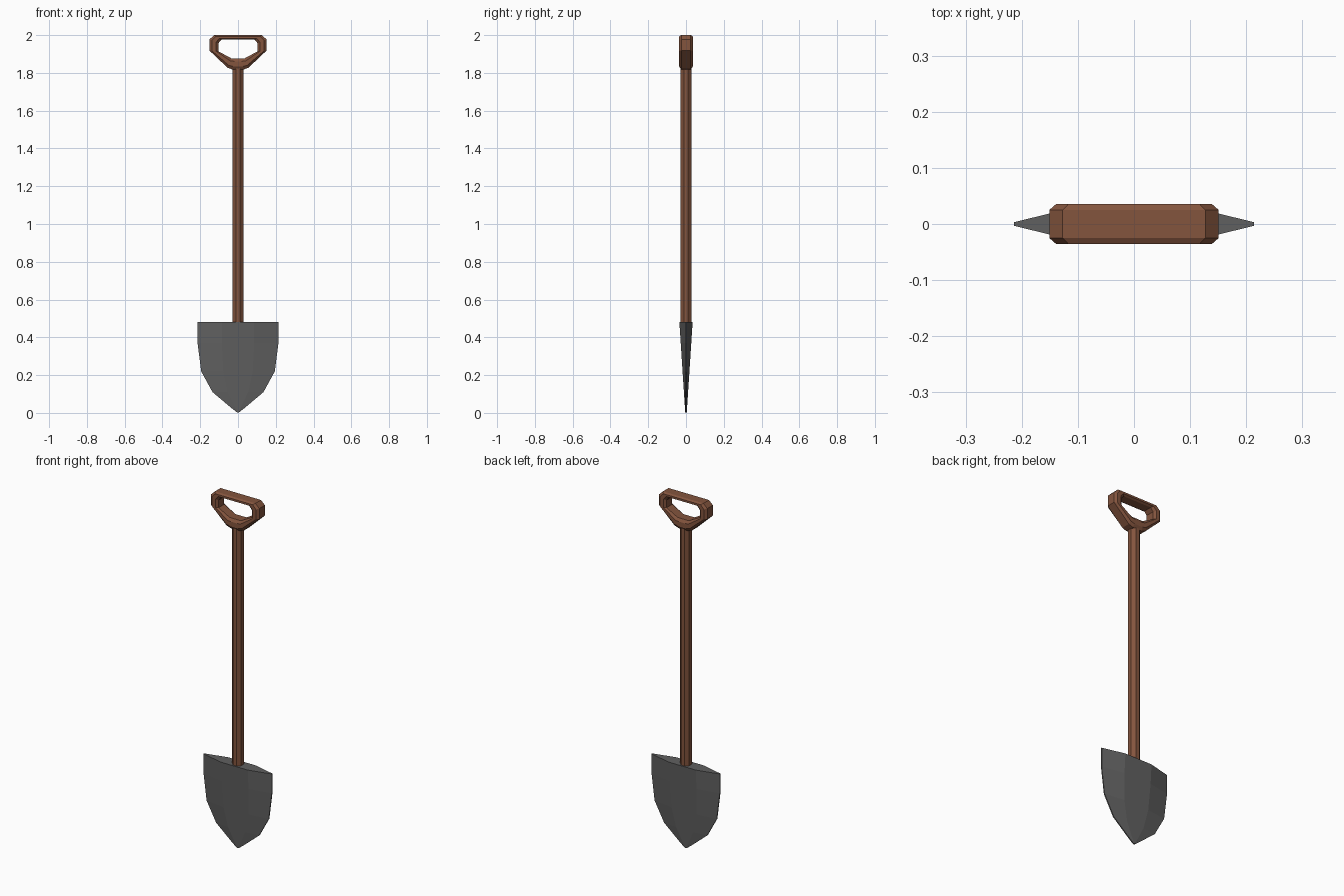
import bpy
import bmesh
import math

cube = bpy.data.objects.get("Cube")
if cube:
    bpy.data.objects.remove(cube, do_unlink=True)


def material(name, rgb):
    mat = bpy.data.materials.new(name)
    mat.use_nodes = True
    color = (*rgb, 1)
    mat.diffuse_color = color
    bsdf = next(n for n in mat.node_tree.nodes if n.type == 'BSDF_PRINCIPLED')
    bsdf.inputs["Base Color"].default_value = color
    return mat


def loft(name, rings, mat, cyclic=False):
    """Skin equal-length closed rings; cap the ends unless cyclic."""
    bm = bmesh.new()
    loops = [[bm.verts.new(p) for p in ring] for ring in rings]
    n = len(loops[0])
    pairs = list(zip(loops, loops[1:]))
    if cyclic:
        pairs.append((loops[-1], loops[0]))
    else:
        bm.faces.new(loops[0])
        bm.faces.new(loops[-1])
    for a, b in pairs:
        for i in range(n):
            j = (i + 1) % n
            bm.faces.new((a[i], a[j], b[j], b[i]))
    bmesh.ops.recalc_face_normals(bm, faces=bm.faces[:])
    mesh = bpy.data.meshes.new(name)
    bm.to_mesh(mesh)
    bm.free()
    mesh.materials.append(mat)
    obj = bpy.data.objects.new(name, mesh)
    bpy.context.collection.objects.link(obj)
    return obj


wood = material("brown_wood", (0.23, 0.09, 0.048))
steel = material("dark_steel", (0.118, 0.118, 0.118))

# Blade: flattened hexagonal sections tapering to a point
outline = [(0.48, 0.214), (0.37, 0.214), (0.22, 0.195),
           (0.11, 0.135), (0.03, 0.04), (0.003, 0.006)]
sections = []
for z, w in outline:
    ridge = 0.4 * w
    thick = 0.004 + 0.031 * z / 0.48
    edge = 0.003
    right = [(w, -edge), (w, edge), (ridge, thick)]
    left = [(-x, -y) for x, y in right]
    sections.append([(x, y, z) for x, y in
                     right + [(-ridge, thick)] + left[1::-1][::-1]
                     + [(-ridge, -thick), (ridge, -thick)]])
loft("blade", sections, steel)

# Shaft: octagonal pole with flats facing the axes
radius = 0.028 / math.cos(math.pi / 8)
angles = [math.pi / 8 + i * math.pi / 4 for i in range(8)]
loft("shaft", [[(radius * math.cos(a), radius * math.sin(a), z) for a in angles]
               for z in (0.45, 1.84)], wood)

# Grip: D-shaped ring with chamfered edges
outer = [(0.03, 1.818), (0.055, 1.827), (0.151, 1.918), (0.151, 1.977), (0.127, 2.0)]
inner = [(0.015, 1.877), (0.035, 1.877), (0.104, 1.914), (0.104, 1.957), (0.088, 1.976)]


def grip_ring(t, y):
    half = [(a + (c - a) * t, y, b + (d - b) * t)
            for (a, b), (c, d) in zip(outer, inner)]
    return half + [(-x, y, z) for x, y, z in reversed(half)]


profile = [(0, -0.025), (0, 0.025), (0.27, 0.036), (0.73, 0.036),
           (1, 0.025), (1, -0.025), (0.73, -0.036), (0.27, -0.036)]
loft("grip", [grip_ring(t, y) for t, y in profile], wood, cyclic=True)
